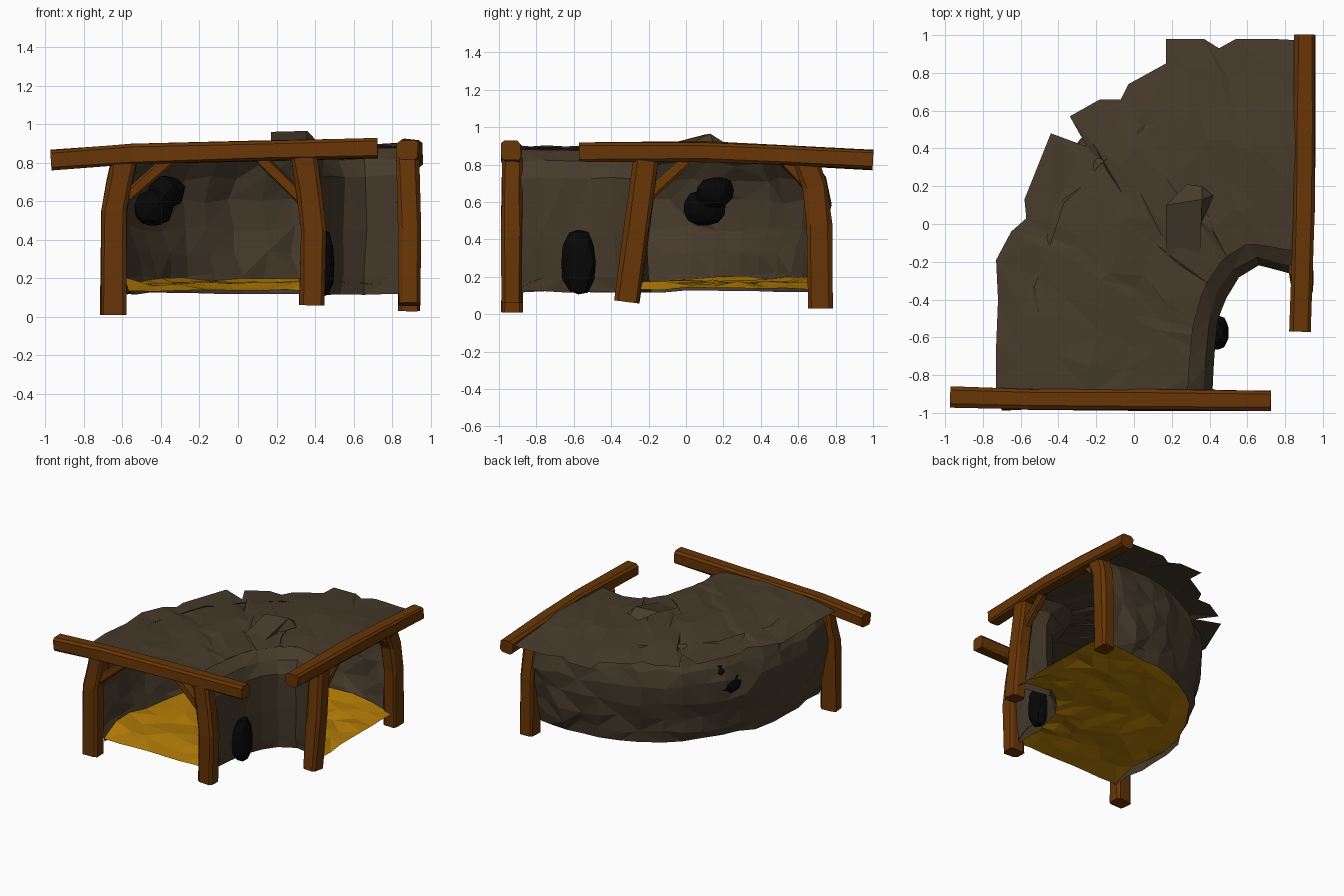
import bpy, bmesh, random
from mathutils import Vector, Matrix

if "Cube" in bpy.data.objects:
    bpy.data.objects.remove(bpy.data.objects["Cube"])
random.seed(4)


def mat(name, c):
    m = bpy.data.materials.new(name)
    m.diffuse_color = (*c, 1)
    m.use_nodes = True
    m.node_tree.nodes["Principled BSDF"].inputs["Base Color"].default_value = m.diffuse_color
    return m


ROCK = mat("earth", (0.062, 0.043, 0.024))
WOOD = mat("timber", (0.135, 0.036, 0.002))
SAND = mat("sand", (0.44, 0.2, 0.002))
COAL = mat("coal", (0.002, 0.002, 0.002))


def finish(bm, name, m):
    bmesh.ops.recalc_face_normals(bm, faces=bm.faces)
    me = bpy.data.meshes.new(name)
    bm.to_mesh(me)
    bm.free()
    me.materials.append(m)
    ob = bpy.data.objects.new(name, me)
    bpy.context.collection.objects.link(ob)
    return ob


def fractions(pts):
    d = [0]
    for a, b in zip(pts, pts[1:]):
        d.append(d[-1] + (Vector(b) - Vector(a)).length)
    return [x / d[-1] for x in d]


def sample(pts, f):
    fr = fractions(pts)
    for i in range(len(pts) - 1):
        if f <= fr[i + 1] + 1e-6:
            k = (f - fr[i]) / (fr[i + 1] - fr[i])
            return Vector(pts[i]).lerp(Vector(pts[i + 1]), k)
    return Vector(pts[-1])


def jit(a):
    return random.uniform(-a, a)


def sheet(name, rows, m):
    """Faceted surface through a grid of points."""
    bm = bmesh.new()
    g = [[bm.verts.new(p) for p in r] for r in rows]
    for i in range(len(g) - 1):
        for j in range(len(g[0]) - 1):
            a, b, c, d = g[i][j], g[i + 1][j], g[i + 1][j + 1], g[i][j + 1]
            tris = [(a, b, c), (a, c, d)] if random.random() < .5 else [(a, b, d), (b, c, d)]
            for t in tris:
                bm.faces.new(t)
    return finish(bm, name, m)


# plan lines of the bend
OUTER = [(-.65, -.9), (-.68, -.5), (-.63, -.15), (-.51, .15), (-.31, .42),
         (-.04, .61), (.25, .72), (.55, .77), (.91, .74)]
INNER = [(.415, -.9), (.43, -.6), (.47, -.42), (.55, -.29), (.66, -.22), (.92, -.29)]


def wall(name, line, other, profile, n, rough):
    rows = []
    for i in range(n):
        f = i / (n - 1)
        p, q = sample(line, f), sample(other, f)
        d = (q - p).normalized()
        end = i in (0, n - 1)
        row = []
        for j, (off, z) in enumerate(profile):
            r = 0 if end else rough
            xy = p + d * (off + jit(r))
            if not end:
                xy += Vector((-d.y, d.x)) * jit(rough)
            row.append((xy.x, xy.y, z + (jit(rough) if 0 < j < len(profile) - 1 else jit(.006))))
        rows.append(row)
    return sheet(name, rows, ROCK)


wall("outer_wall", OUTER, INNER,
     [(.09, .12), (.06, .21), (.03, .33), (.005, .46), (-.005, .6), (.02, .72), (.07, .81), (.15, .87)], 18, .02)
wall("inner_wall", INNER, OUTER,
     [(.04, .12), (.03, .2), (.01, .45), (0, .73), (.05, .82), (.15, .88)], 9, .008)

# ragged roof overhanging the outer wall
RIM = [(-.73, -.88), (-.73, -.65), (-.72, -.4), (-.73, -.19), (-.65, -.04), (-.57, .03), (-.58, .13),
       (-.44, .48), (-.25, .41), (-.34, .57), (-.18, .66), (-.07, .66), (-.03, .74), (.17, .85),
       (.17, .98), (.37, .98), (.45, .93), (.54, .98), (.73, .98), (.92, .97)]
rows = []
for p, f in zip(RIM, fractions(RIM)):
    p, b, c = Vector(p), sample(INNER, f), sample(OUTER, f)
    b = b + (c - b).normalized() * .13
    row = []
    for j in range(7):
        k = j / 6
        xy = p.lerp(b, k)
        if 0 < j < 6 and 0 < f < 1:
            xy += Vector((jit(.03), jit(.03)))
        z = .84 + .055 * min(1, k * 2.2) - (.01 if j == 6 else 0)
        row.append((xy.x, xy.y, z + jit(.008)))
    rows.append(row)
sheet("roof", rows, ROCK)

# raised flake on the roof
bm = bmesh.new()
ring = [(.17, -.17, .89), (.35, -.17, .89), (.35, -.02, .89), (.42, .15, .9), (.36, .2, .92), (.28, .21, .9), (.17, .1, .96)]
tip = bm.verts.new((.36, .13, .965))
vs = [bm.verts.new(p) for p in ring]
for a, b in zip(vs, vs[1:] + vs[:1]):
    bm.faces.new((a, b, tip))
finish(bm, "roof_flake", ROCK)

# sandy floor
rows = []
N = 15
for i in range(N):
    f = i / (N - 1)
    a, b = sample(OUTER, f), sample(INNER, f)
    d = (b - a).normalized()
    a, b = a + d * .08, b - d * .03
    end = i in (0, N - 1)
    rows.append([(*a.lerp(b, j / 7), (.135 if end else .165) + jit(.008 if end else .02)
                  + (.02 if j in (0, 7) and not end else 0)) for j in range(8)])
sheet("floor", rows, SAND)


def timber(name, pts, w, d, axis):
    """Chamfered log through points; axis is the depth direction."""
    bm = bmesh.new()
    pts = [Vector(p) for p in pts]
    axis = Vector(axis)
    prof = [(1, .68), (.7, 1), (-.7, 1), (-1, .68), (-1, -.68), (-.7, -1), (.7, -1), (1, -.68)]
    rings = []
    for i, p in enumerate(pts):
        t = (pts[min(i + 1, len(pts) - 1)] - pts[max(i - 1, 0)]).normalized()
        s = t.cross(axis).normalized()
        e = axis - t * axis.dot(t)
        rings.append([bm.verts.new(p + s * (u * w / 2 + jit(.005)) + e * (v * d / 2 + jit(.005)))
                      for u, v in prof])
    for r0, r1 in zip(rings, rings[1:]):
        for k in range(8):
            bm.faces.new((r0[k], r0[(k + 1) % 8], r1[(k + 1) % 8], r1[k]))
    bm.faces.new(rings[0])
    bm.faces.new(rings[-1])
    return finish(bm, name, WOOD)


def portal(side, place, axis, beam, posts, braces):
    """One timber frame, drawn as (along, depth offset, height)."""
    timber(side + "_beam", [place(*p) for p in beam], .105, .11, axis)
    for i, p in enumerate(posts):
        timber(f"{side}_post_{i + 1}", [place(*q) for q in p], .132, .112, axis)
    for i, p in enumerate(braces):
        timber(f"{side}_brace_{i + 1}", [place(*q) for q in p], .06, .06, axis)


portal("front", lambda u, o, z: (u, -.93 + o, z), (0, 1, 0),
       [(-.97, .015, .815), (-.55, .005, .842), (.1, 0, .862), (.725, -.005, .875)],
       [[(-.647, 0, .01), (-.64, 0, .55), (-.615, .01, .7), (-.59, .01, .81)],
        [(.385, 0, .06), (.39, 0, .45), (.37, 0, .65), (.34, 0, .83)]],
       [[(-.6, .01, .6), (-.35, .01, .82)], [(.34, .01, .6), (.12, .01, .82)]])
portal("right", lambda u, o, z: (.9 + o, u, z), (1, 0, 0),
       [(-.57, -.02, .865), (.1, 0, .868), (.5, .005, .85), (1, .005, .825)],
       [[(-.315, -.01, .065), (-.265, -.01, .45), (-.215, -.02, .82)],
        [(.72, -.01, .03), (.715, -.01, .48), (.69, -.02, .68), (.64, -.02, .83)]],
       [[(-.24, -.02, .6), (0, -.02, .82)], [(.72, -.02, .62), (.53, -.02, .82)]])


def lump(name, loc, size, turn=0, tilt=0):
    """Blocky coal lump: a sphere pushed toward a box."""
    bm = bmesh.new()
    bmesh.ops.create_icosphere(bm, subdivisions=2, radius=1)
    for v in bm.verts:
        boxy = v.co / max(map(abs, v.co))
        v.co = v.co.lerp(boxy, .35) * (1 + jit(.05))
        v.co = Vector(max(-1, min(1, c)) for c in v.co)
    m = (Matrix.Translation(loc) @ Matrix.Rotation(turn, 4, 'Z') @ Matrix.Rotation(tilt, 4, 'Y')
         @ Matrix.Diagonal((*size, 1)))
    bmesh.ops.transform(bm, matrix=m, verts=bm.verts)
    finish(bm, name, COAL)


# coal set into both walls
lump("outer_coal_large", (-.435, .1, .565), (.085, .115, .095), -.6, .3)
lump("outer_coal_small", (-.375, .155, .65), (.09, .095, .08), -.6, .3)
lump("inner_coal", (.44, -.575, .275), (.06, .092, .175))
